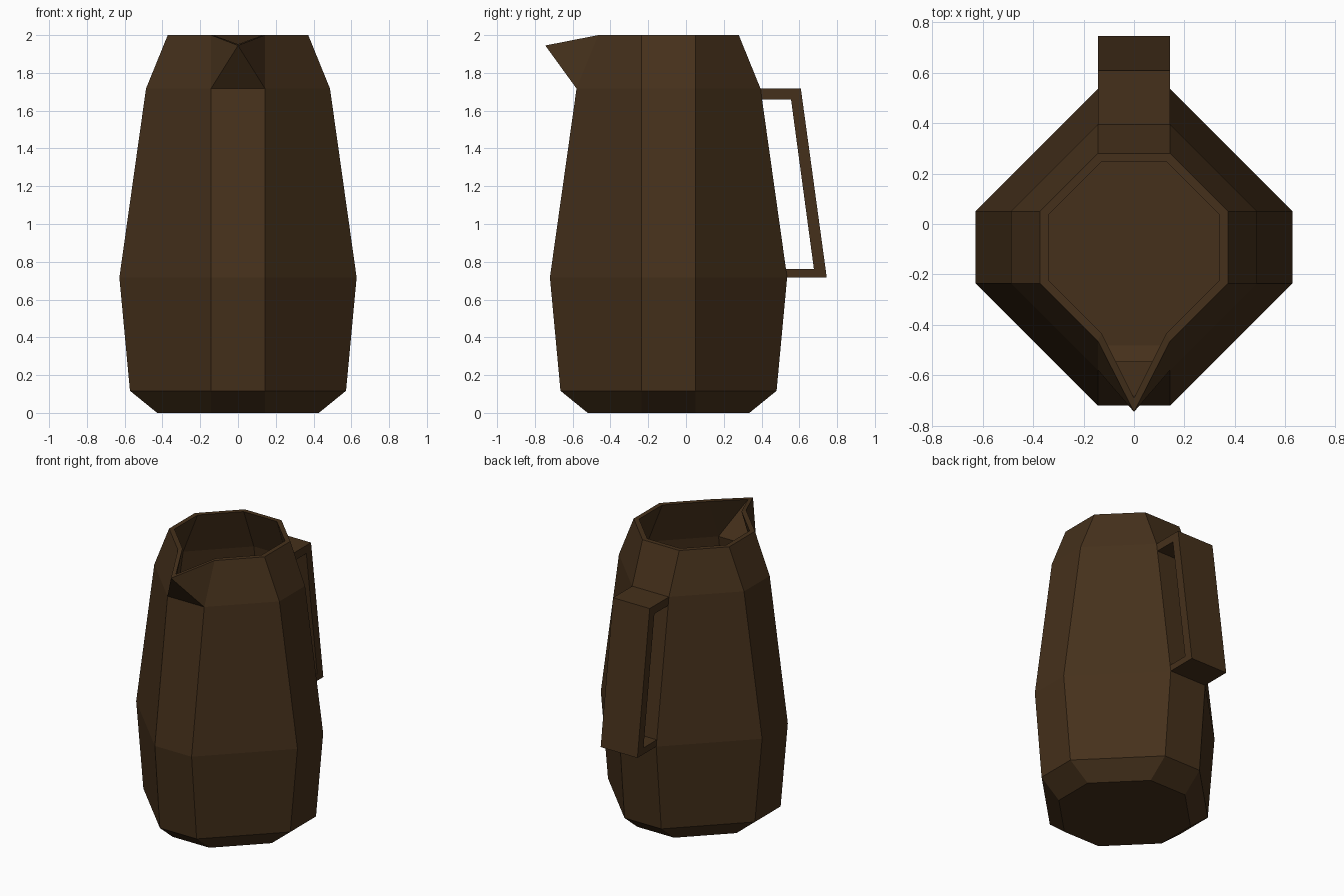
import bpy, bmesh

if "Cube" in bpy.data.objects:
    bpy.data.objects.remove(bpy.data.objects["Cube"])

CY = -0.0925      # centre of the body in y
FLAT = 0.143      # half width of the narrow flats

brown = bpy.data.materials.new("brown")
brown.diffuse_color = (0.06, 0.03, 0.011, 1)
brown.use_nodes = True
brown.node_tree.nodes["Principled BSDF"].inputs["Base Color"].default_value = brown.diffuse_color


def finish(bm, name):
    bmesh.ops.recalc_face_normals(bm, faces=bm.faces)
    mesh = bpy.data.meshes.new(name)
    bm.to_mesh(mesh)
    bm.free()
    mesh.materials.append(brown)
    obj = bpy.data.objects.new(name, mesh)
    bpy.context.collection.objects.link(obj)
    return obj


def octagon(bm, r, f, z):
    # the first two corners are the front flat
    pts = [(-f, -r), (f, -r), (r, -f), (r, f), (f, r), (-f, r), (-r, f), (-r, -f)]
    return [bm.verts.new((x, CY + y, z)) for x, y in pts]


def shell(bm, profile, f, tip_y, tip_z):
    """Stacked octagons with a pointed spout; returns the rim loop."""
    rings = [octagon(bm, r, f, z) for r, z in profile]
    bm.faces.new(rings[0])
    for k, (a, b) in enumerate(zip(rings, rings[1:])):
        spout = k == len(rings) - 2
        for i in range(1 if spout else 0, 8):
            j = (i + 1) % 8
            bm.faces.new((a[i], a[j], b[j], b[i]))
    # spout: underside and two cheeks
    low, top = rings[-2], rings[-1]
    tip = bm.verts.new((0, tip_y, tip_z))
    bm.faces.new((low[0], low[1], tip))
    bm.faces.new((low[0], tip, top[0]))
    bm.faces.new((low[1], top[1], tip))
    return [top[0], tip] + top[1:]


# Hollow pitcher body: outer shell, inner shell, rim joining them
bm = bmesh.new()
outer = shell(bm, [(0.428, 0), (0.572, 0.117), (0.628, 0.717), (0.487, 1.717), (0.372, 2)],
              FLAT, -0.745, 1.945)
inner = shell(bm, [(0.39, 0.035), (0.539, 0.135), (0.593, 0.717), (0.453, 1.712), (0.34, 2)],
              FLAT - 0.014, -0.69, 1.952)
for i in range(len(outer)):
    j = (i + 1) % len(outer)
    bm.faces.new((outer[i], outer[j], inner[j], inner[i]))
finish(bm, "pitcher_body")

# Handle: C-shaped side profile (y, z) extruded across x, ends sunk in the wall
profile = [(0.38, 1.717), (0.608, 1.717), (0.745, 0.718), (0.515, 0.718),
           (0.51, 0.763), (0.677, 0.763), (0.556, 1.66), (0.385, 1.66)]
bm = bmesh.new()
face = bm.faces.new([bm.verts.new((-FLAT, y, z)) for y, z in profile])
ext = bmesh.ops.extrude_face_region(bm, geom=[face])
bmesh.ops.translate(bm, vec=(2 * FLAT, 0, 0),
                    verts=[v for v in ext["geom"] if isinstance(v, bmesh.types.BMVert)])
finish(bm, "handle")
